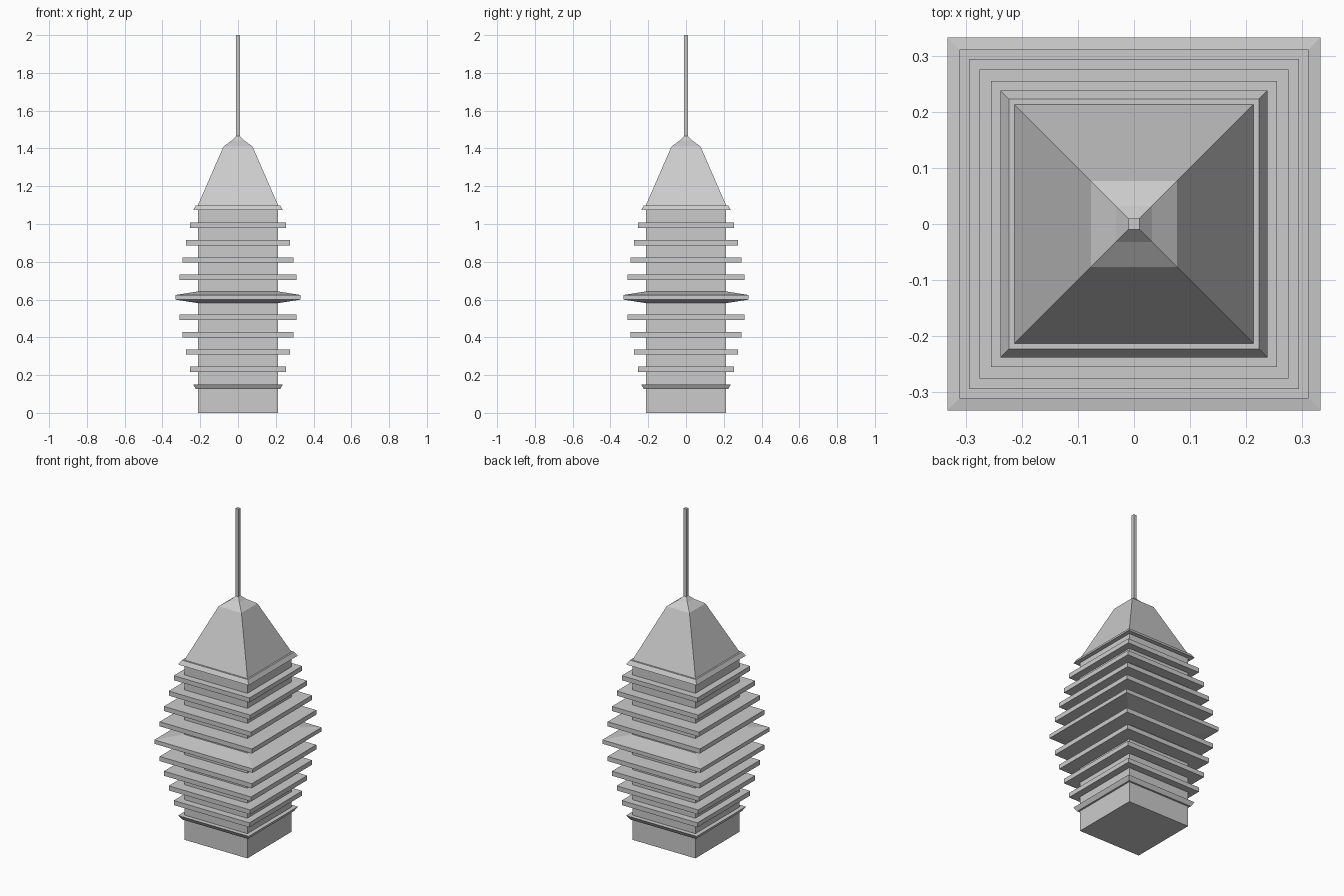
import bpy, bmesh

if "Cube" in bpy.data.objects:
    bpy.data.objects.remove(bpy.data.objects["Cube"])


def square_stack(name, profile):
    """Closed square-section solid from (half_width, z) levels."""
    bm = bmesh.new()
    rings = [[bm.verts.new((sx * h, sy * h, z))
              for sx, sy in ((-1, -1), (1, -1), (1, 1), (-1, 1))]
             for h, z in profile]
    for a, b in zip(rings, rings[1:]):
        for i in range(4):
            j = (i + 1) % 4
            bm.faces.new((a[i], a[j], b[j], b[i]))
    bm.faces.new(rings[0][::-1])
    bm.faces.new(rings[-1])
    mesh = bpy.data.meshes.new(name)
    bm.to_mesh(mesh)
    bm.free()
    obj = bpy.data.objects.new(name, mesh)
    bpy.context.collection.objects.link(obj)
    return obj


MID = 0.612   # height of the widest floor, the slabs mirror about it
CORE = 0.212

# Tower core
square_stack("tower_core", [(CORE, 0), (CORE, 1.098)])

# Floor slabs, mirrored above and below the middle
for i, half in enumerate((0.311, 0.294, 0.275, 0.255)):
    offset = 0.106 + 0.0917 * i
    for side, label in ((1, "upper"), (-1, "lower")):
        z = MID + side * offset
        square_stack(f"{label}_slab_{i + 1}", [(half, z - 0.014), (half, z + 0.014)])

# Widest middle slab, tapering to the core
square_stack("middle_slab", [(CORE, MID - 0.031), (0.332, MID - 0.012),
                             (0.332, MID + 0.012), (CORE, MID + 0.031)])

# Chamfered end ledges
square_stack("lower_ledge", [(0.223, 0.126), (0.238, 0.151)])
square_stack("upper_ledge", [(0.238, 1.073), (0.223, 1.098)])

# Roof and its cap
square_stack("roof", [(0.213, 1.098), (0.077, 1.41), (0.032, 1.443), (0.01, 1.466)])

# Spire
square_stack("spire", [(0.01, 1.46), (0.01, 2.0)])
